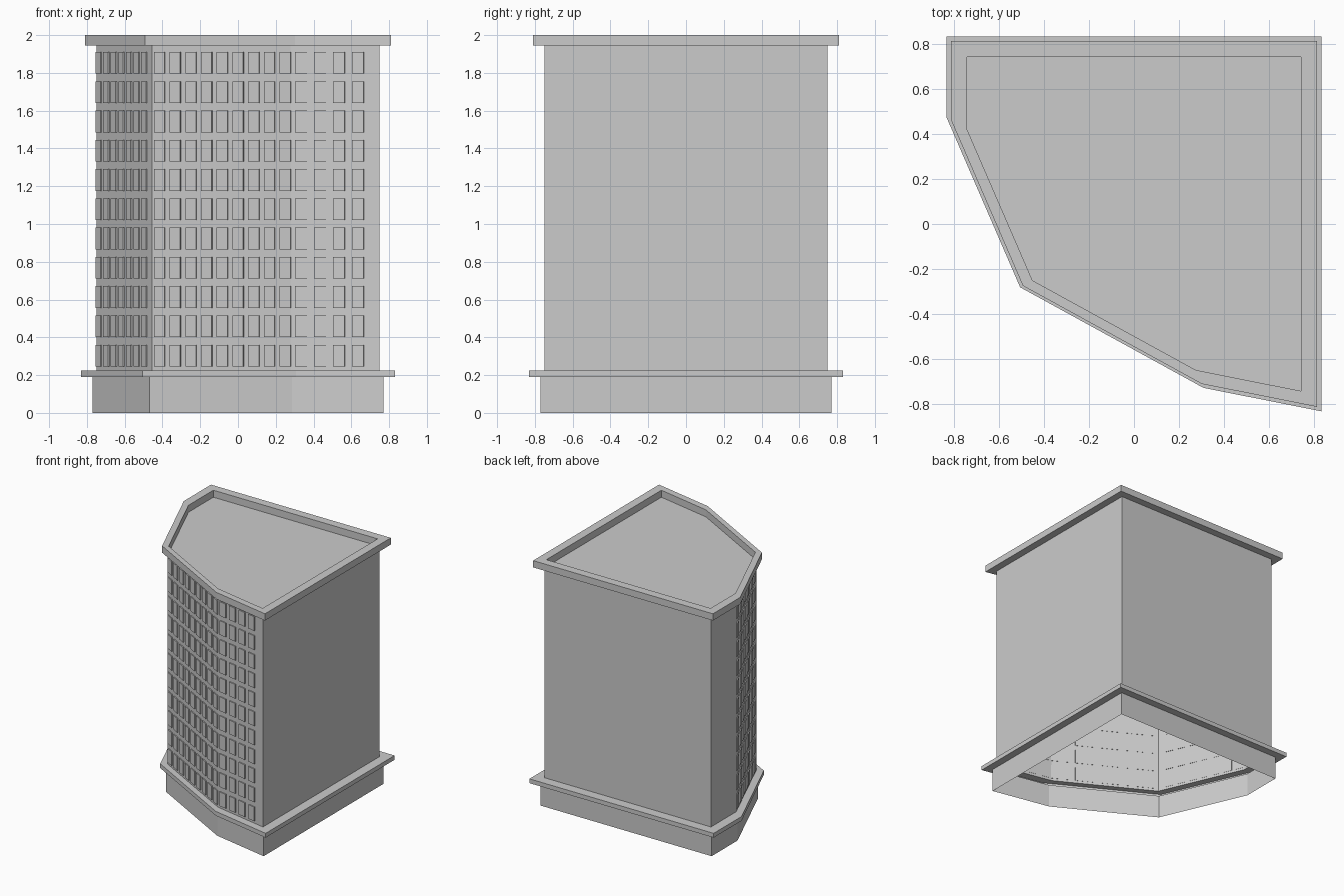
import bpy, bmesh
from mathutils import Vector, Matrix

if "Cube" in bpy.data.objects:
    bpy.data.objects.remove(bpy.data.objects["Cube"])

# Building footprint, unit half-width, counter-clockwise
PLAN = [(-1, 1), (-1, 0.567), (-0.608, -0.338), (0.371, -0.875), (1, -1), (1, 1)]


def finish(name, bm):
    mesh = bpy.data.meshes.new(name)
    bm.to_mesh(mesh)
    bm.free()
    obj = bpy.data.objects.new(name, mesh)
    bpy.context.collection.objects.link(obj)
    return obj


def loft(name, profile, cap=False):
    """Sweep a (half-width, height) profile around the footprint."""
    bm = bmesh.new()
    rings = [[bm.verts.new((x * s, y * s, z)) for x, y in PLAN] for s, z in profile]
    n = len(PLAN)
    for a, b in zip(rings, rings[1:]):
        for i in range(n):
            j = (i + 1) % n
            bm.faces.new((a[i], a[j], b[j], b[i]))
    if cap:
        bm.faces.new(rings[-1])
    return finish(name, bm)


# Plinth, open underneath
loft("plinth", [(0.77, 0), (0.77, 0.19)])
# Projecting ledge above the plinth
loft("ledge", [(0.77, 0.19), (0.83, 0.19), (0.83, 0.225), (0.75, 0.225)])
# Tower walls
loft("tower_walls", [(0.75, 0.225), (0.75, 1.945)])
# Cornice with parapet and sunken flat roof
loft("cornice_and_roof", [(0.75, 1.945), (0.81, 1.945), (0.81, 2.0),
                          (0.74, 2.0), (0.74, 1.943)], cap=True)


def windows(name, side, start, pitch, count, width=0.064):
    """Grid of shallow window panels on one wall of the tower."""
    a = Vector((*PLAN[side], 0)) * 0.75
    b = Vector((*PLAN[side + 1], 0)) * 0.75
    along = (b - a).normalized()
    out = along.cross(Vector((0, 0, 1)))
    turn = Matrix((along, -out, (0, 0, 1))).transposed().to_4x4()
    bm = bmesh.new()
    for row in range(11):
        for col in range(count):
            pos = a + along * (start + col * pitch + width / 2) + out * 0.003
            pos.z = 0.303 + row * 0.155
            bmesh.ops.create_cube(bm, size=1, matrix=Matrix.Translation(pos) @ turn
                                  @ Matrix.Diagonal((width, 0.010, 0.115, 1)))
    return finish(name, bm)


# Windows on the three street-facing walls
windows("left_windows", 1, 0.008, 0.101, 7)
windows("middle_windows", 2, 0.016, 0.095, 9)
windows("right_windows", 3, 0.026, 0.102, 4)
